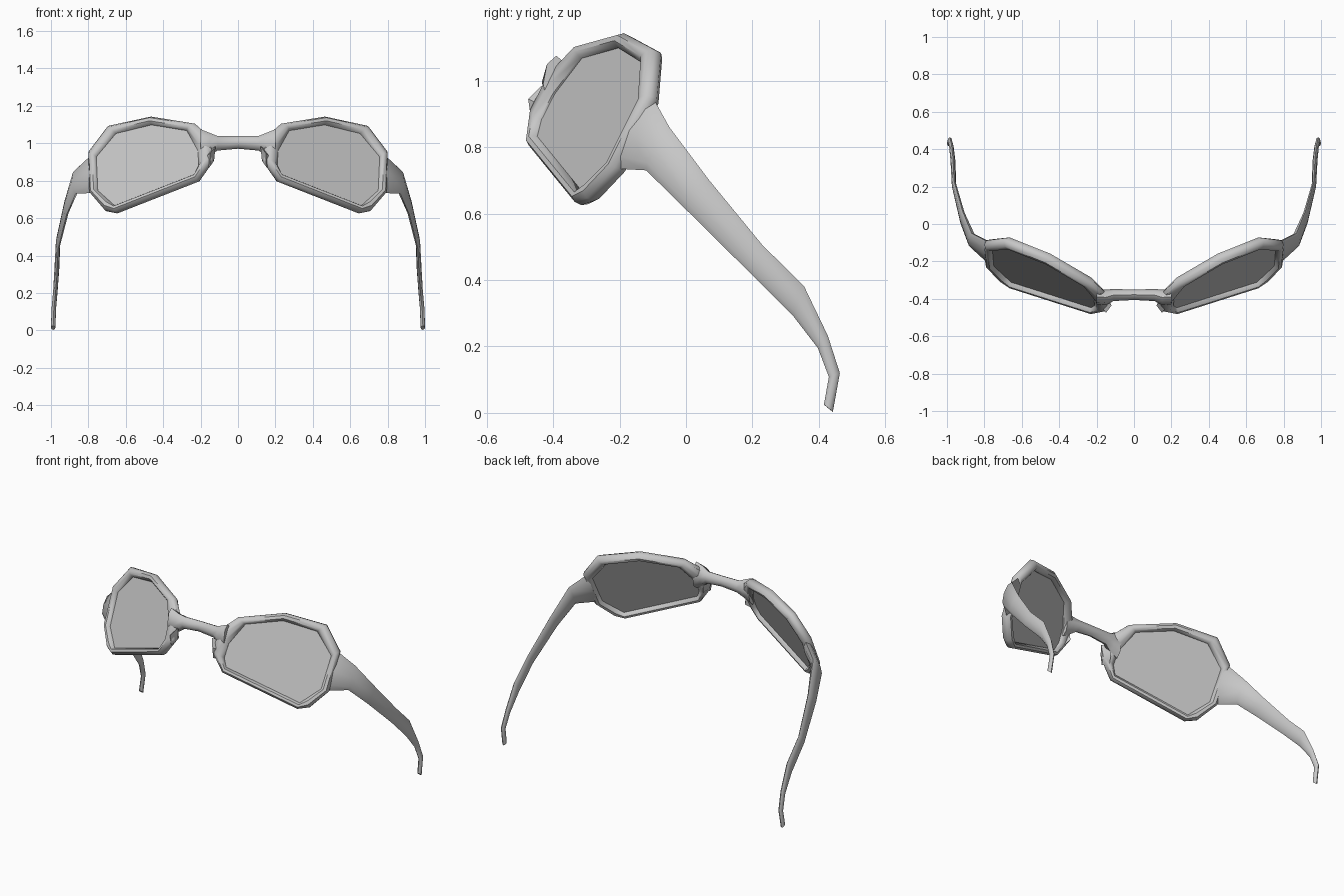
import bpy, bmesh, math
from mathutils import Vector

cube = bpy.data.objects.get("Cube")
if cube:
    bpy.data.objects.remove(cube, do_unlink=True)


def material(name, colour):
    mat = bpy.data.materials.new(name)
    mat.use_nodes = True
    mat.diffuse_color = colour
    mat.node_tree.nodes["Principled BSDF"].inputs["Base Color"].default_value = colour
    return mat


frame_grey = material("frame grey", (0.57, 0.57, 0.57, 1))
lens_grey = material("lens grey", (0.55, 0.55, 0.55, 1))


def loft(name, rings, mat, closed=False, mirror=True, angle=50):
    """Skin a list of equal rings; closed joins the last ring to the first."""
    bm = bmesh.new()
    rows = [[bm.verts.new(p) for p in ring] for ring in rings]
    pairs = list(zip(rows, rows[1:]))
    if closed:
        pairs.append((rows[-1], rows[0]))
    else:
        bm.faces.new(rows[0])
        bm.faces.new(rows[-1])
    n = len(rows[0])
    for a, b in pairs:
        for i in range(n):
            j = (i + 1) % n
            bm.faces.new((a[i], a[j], b[j], b[i]))
    bmesh.ops.recalc_face_normals(bm, faces=bm.faces)
    mesh = bpy.data.meshes.new(name)
    bm.to_mesh(mesh)
    bm.free()
    mesh.materials.append(mat)
    obj = bpy.data.objects.new(name, mesh)
    bpy.context.collection.objects.link(obj)
    if mirror:
        obj.modifiers.new("Mirror", "MIRROR").use_mirror_merge = False
    bpy.ops.object.select_all(action="DESELECT")
    obj.select_set(True)
    bpy.context.view_layer.objects.active = obj
    bpy.ops.object.shade_smooth_by_angle(angle=math.radians(angle))
    return obj


def oval(centre, up, side, count=8):
    """Ring of points around a centre, spanned by two half-axes."""
    turn = [2 * math.pi * i / count for i in range(count)]
    return [centre + up * math.cos(t) + side * math.sin(t) for t in turn]


# Each lens lies in a plane that wraps round the face and leans back
SLOPE_X, SLOPE_Z = 0.506, 0.48
normal = Vector((SLOPE_X, -1, SLOPE_Z)).normalized()


def on_plane(x, z):
    return Vector((x, -0.43 + SLOPE_X * (x - 0.205) + SLOPE_Z * (z - 0.88), z))


inner = [on_plane(*p) for p in (
    (.755, .925), (.65, 1.05), (.46, 1.096), (.27, 1.065), (.21, .957),
    (.205, .88), (.227, .83), (.655, .663), (.685, .69), (.747, .745))]
outer = [on_plane(*p) for p in (
    (.795, .95), (.69, 1.088), (.46, 1.138), (.225, 1.10), (.145, 1.03),
    (.135, .91), (.215, .80), (.65, .63), (.71, .642), (.79, .735))]

# Rims: bevelled section from the inner to the outer outline
section = ((0, .012), (.3, .03), (.7, .03), (1, .012),
           (1, -.012), (.7, -.03), (.3, -.03), (0, -.012))
loft("rims", [[a.lerp(b, t) + normal * d for t, d in section]
              for a, b in zip(inner, outer)], frame_grey, closed=True)

# Lenses: thin plates inside the rims
loft("lenses", [[p + normal * d for p in inner] for d in (-.006, .006)],
     lens_grey, angle=30)

# Bridge: x, y, z, half depth, half height
half = ((0, -.378, 1.005, .028, .034), (.11, -.38, 1.0, .032, .039),
        (.15, -.392, .995, .042, .06), (.2, -.39, .99, .04, .085))
stations = [(-x, *rest) for x, *rest in reversed(half[1:])] + list(half)
loft("bridge", [oval(Vector((x, y, z)), Vector((0, 0, h)), Vector((0, d, 0)))
                for x, y, z, d, h in stations], frame_grey, mirror=False)

# Nose pads: small tapered blocks behind the rims
pad_top, pad_end = Vector((.15, -.435, .955)), Vector((.15, -.425, .885))
loft("nose_pads", [oval(c, Vector((0, .04, .01)), Vector((w, 0, -w)), 4)
                   for c, w in ((pad_top, .03), (pad_end, .022))], frame_grey)

# Temples: x, upper edge y z, lower edge y z, half thickness
arm = ((.77, -.10, .95, -.21, .735, .03),
       (.868, -.05, .86, -.12, .73, .024),
       (.917, .07, .70, -.005, .617, .016),
       (.962, .23, .505, .18, .434, .012),
       (.968, .355, .382, .32, .295, .013),
       (.976, .427, .232, .397, .195, .012),
       (.985, .463, .12, .43, .108, .012),
       (.988, .442, .003, .415, .025, .012))
tops = [Vector((x, y, z)) for x, y, z, *_ in arm]
lows = [Vector((s[0], s[3], s[4])) for s in arm]
mids = [(a + b) / 2 for a, b in zip(tops, lows)]
rings = []
for i, station in enumerate(arm):
    along = mids[min(i + 1, len(arm) - 1)] - mids[max(i - 1, 0)]
    up = (tops[i] - lows[i]) / 2
    rings.append(oval(mids[i], up, along.cross(up).normalized() * station[5]))
loft("temples", rings, frame_grey)
